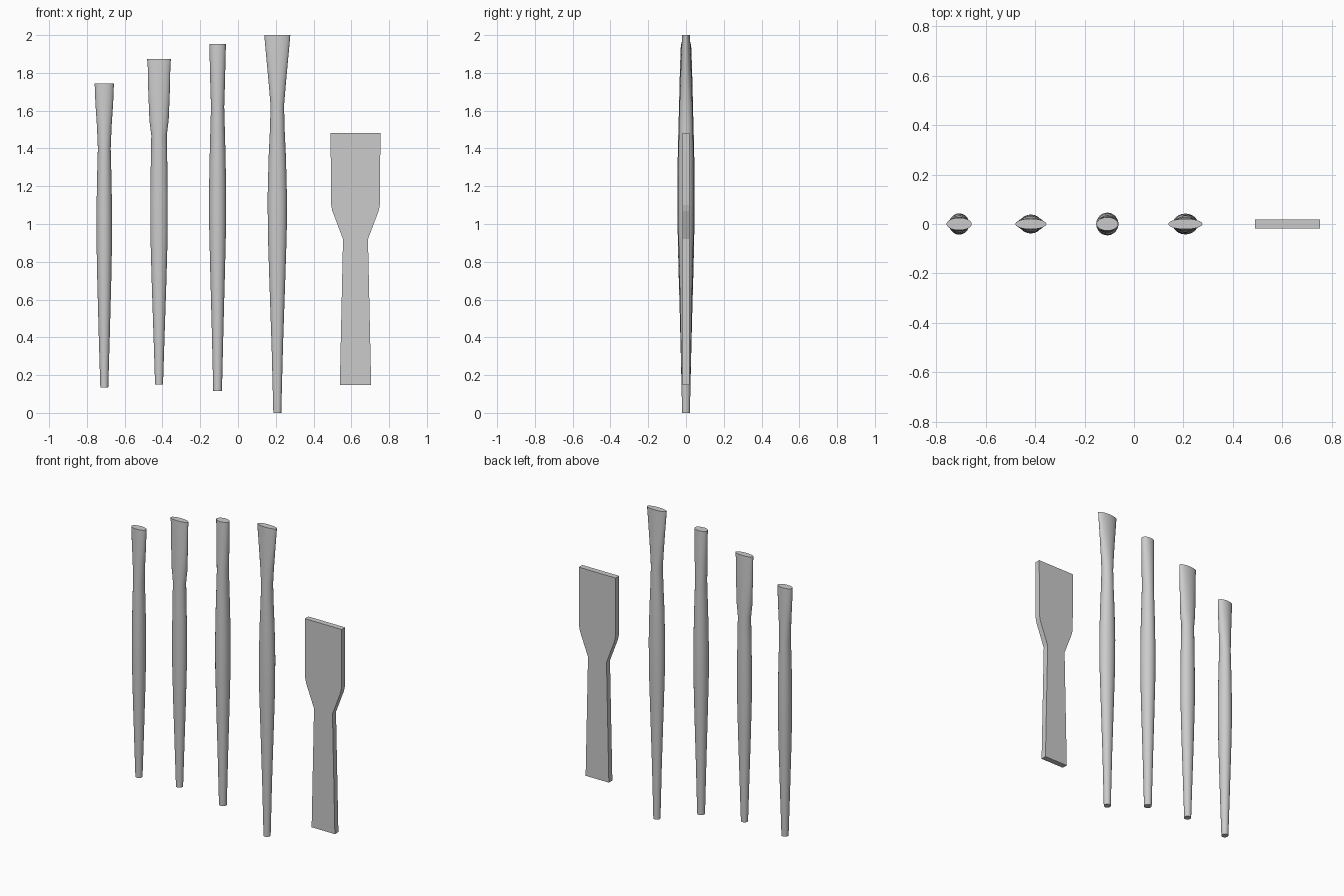
import bpy, bmesh, math

if "Cube" in bpy.data.objects:
    bpy.data.objects.remove(bpy.data.objects["Cube"])

SIDES = 32


def finish(name, bm, x):
    bmesh.ops.recalc_face_normals(bm, faces=bm.faces)
    me = bpy.data.meshes.new(name)
    bm.to_mesh(me)
    bm.free()
    ob = bpy.data.objects.new(name, me)
    ob.location.x = x
    bpy.context.collection.objects.link(ob)
    return ob


def round_tool(name, x, stations):
    """Loft of elliptical sections: (z, half width, half depth)."""
    bm = bmesh.new()
    rings = []
    for z, rx, ry in stations:
        rings.append([bm.verts.new((rx * math.cos(2 * math.pi * i / SIDES),
                                    ry * math.sin(2 * math.pi * i / SIDES), z))
                      for i in range(SIDES)])
    for a, b in zip(rings, rings[1:]):
        for i in range(SIDES):
            j = (i + 1) % SIDES
            bm.faces.new((a[i], a[j], b[j], b[i]))
    bm.faces.new(rings[0][::-1])
    bm.faces.new(rings[-1])
    ob = finish(name, bm, x)
    bpy.ops.object.select_all(action='DESELECT')
    ob.select_set(True)
    bpy.context.view_layer.objects.active = ob
    bpy.ops.object.shade_smooth_by_angle(angle=math.radians(35))


def flat_tool(name, x, half_outline, half_depth):
    """Mirrored outline (half width, z) extruded in depth."""
    outline = half_outline + [(-w, z) for w, z in reversed(half_outline)]
    bm = bmesh.new()
    face = bm.faces.new([bm.verts.new((w, -half_depth, z)) for w, z in outline])
    ext = bmesh.ops.extrude_face_region(bm, geom=[face])
    moved = [v for v in ext['geom'] if isinstance(v, bmesh.types.BMVert)]
    bmesh.ops.translate(bm, verts=moved, vec=(0, 2 * half_depth, 0))
    finish(name, bm, x)


# Small tool with a short flared tip
round_tool("small_flared_tool", -0.708, [
    (0.135, .021, .021), (0.40, .029, .029), (0.70, .037, .038), (0.90, .041, .043),
    (1.08, .041, .043), (1.25, .038, .040), (1.40, .034, .036), (1.52, .039, .032),
    (1.64, .047, .029), (1.743, .051, .025)])

# Tool with a long flat socket
round_tool("flat_socket_tool", -0.418, [
    (0.15, .021, .021), (0.40, .029, .027), (0.70, .039, .034), (0.95, .046, .038),
    (1.15, .046, .038), (1.30, .044, .037), (1.47, .041, .034), (1.55, .051, .033),
    (1.70, .057, .028), (1.84, .060, .023), (1.873, .063, .021)])

# Round tool with a straight tip
round_tool("straight_tool", -0.108, [
    (0.115, .023, .023), (0.45, .031, .031), (0.75, .039, .039), (1.0, .045, .045),
    (1.20, .045, .046), (1.40, .041, .043), (1.62, .035, .037), (1.75, .039, .034),
    (1.88, .042, .030), (1.953, .044, .027)])

# Tall tool with a wide fan tip
round_tool("wide_flared_tool", 0.208, [
    (0.0, .021, .021), (0.35, .030, .027), (0.70, .042, .034), (0.95, .050, .040),
    (1.15, .051, .042), (1.35, .046, .040), (1.52, .038, .037), (1.63, .036, .034),
    (1.75, .046, .030), (1.88, .058, .026), (2.0, .069, .021)])

# Flat spatula
flat_tool("spatula", 0.622, [
    (.083, 0.148), (.066, 0.92), (.123, 1.07), (.129, 1.10), (.132, 1.483)], .018)
